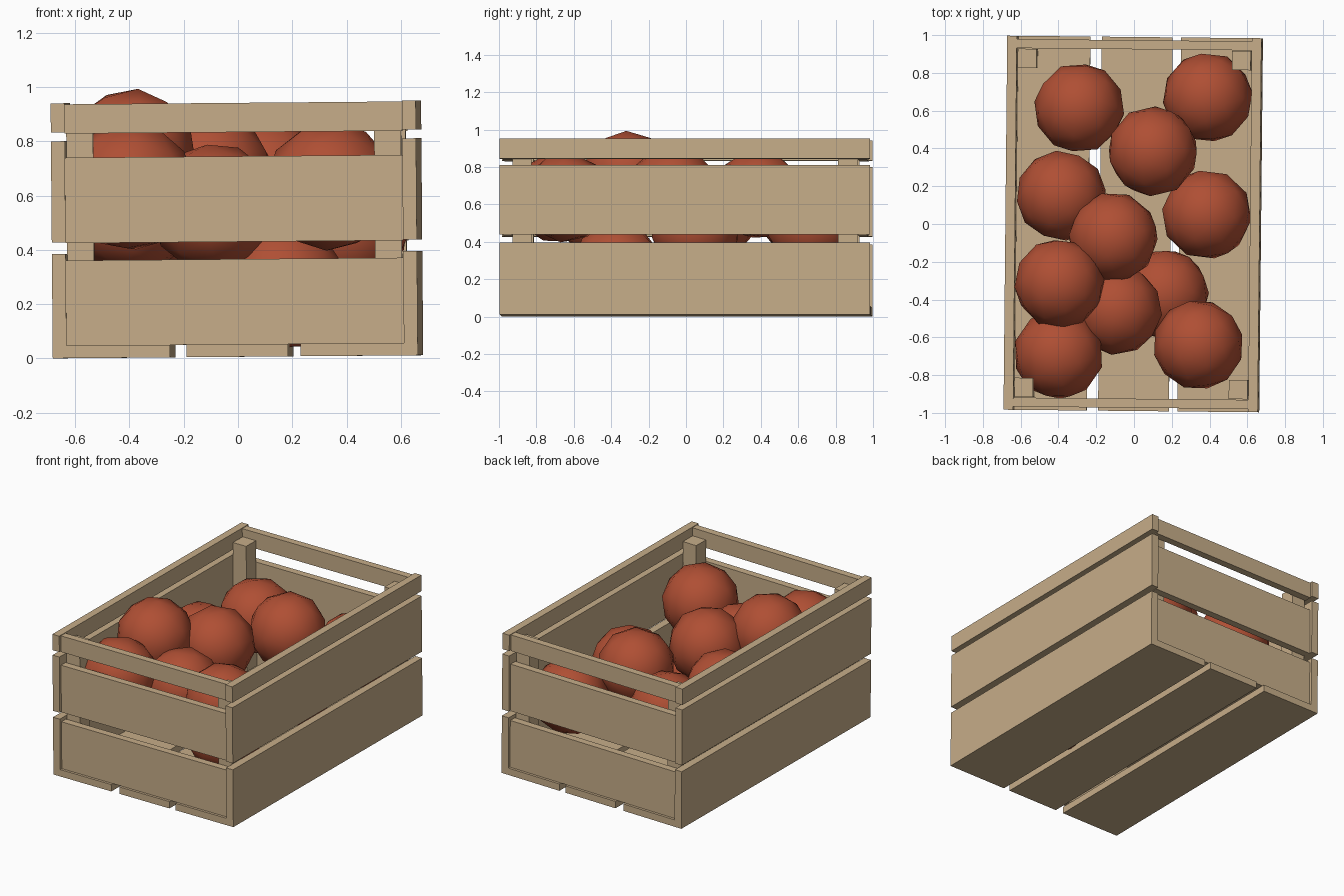
import bpy, bmesh, math, random
from mathutils import Matrix, Euler

if "Cube" in bpy.data.objects:
    bpy.data.objects.remove(bpy.data.objects["Cube"])

random.seed(4)


def material(name, rgb):
    m = bpy.data.materials.new(name)
    m.diffuse_color = (*rgb, 1.0)
    m.use_nodes = True
    m.node_tree.nodes["Principled BSDF"].inputs["Base Color"].default_value = m.diffuse_color
    return m


wood = material("pale wood", (0.57, 0.42, 0.25))
red = material("apple red", (0.43, 0.078, 0.034))

# The whole crate sits very slightly twisted and tilted
TILT = Matrix.Rotation(-0.01, 4, 'Z') @ Matrix.Rotation(-0.0085, 4, 'Y')


def add_object(name, bm, mat):
    mesh = bpy.data.meshes.new(name)
    bm.to_mesh(mesh)
    bm.free()
    mesh.materials.append(mat)
    ob = bpy.data.objects.new(name, mesh)
    bpy.context.collection.objects.link(ob)
    return ob


def board(name, x, y, z):
    """Box given by its (min, max) range on each axis."""
    bm = bmesh.new()
    bmesh.ops.create_cube(bm, size=1.0)
    for v in bm.verts:
        v.co = [r[0] if c < 0 else r[1] for c, r in zip(v.co, (x, y, z))]
    bm.transform(TILT)
    return add_object(name, bm, wood)


def span(s, a, b):
    """Range a..b, flipped to the negative side when s is -1."""
    return tuple(sorted((s * a, s * b)))


LENGTH = (-0.99, 0.99)
INNER, OUTER = 0.622, 0.673

# Floor boards
for name, x in (("left", (-INNER, -0.24)), ("middle", (-0.18, 0.195)),
                ("right", (0.24, INNER))):
    board("floor_board_" + name, x, LENGTH, (0.006, 0.052))

# Long side boards
for s, side in ((-1, "left"), (1, "right")):
    for level, z in (("bottom", (0.006, 0.39)), ("middle", (0.433, 0.806)),
                     ("top", (0.839, 0.946))):
        board(f"{side}_{level}_board", span(s, INNER, OUTER), LENGTH, z)

# Short end boards, set in from the ends of the sides
for s, end in ((-1, "front"), (1, "back")):
    for level, z in (("bottom", (0.052, 0.366)), ("middle", (0.43, 0.745)),
                     ("top", (0.834, 0.942))):
        board(f"{end}_{level}_board", (-INNER, INNER), span(s, 0.925, 0.973), z)

# Corner posts
for sx, side in ((-1, "left"), (1, "right")):
    for sy, end in ((-1, "front"), (1, "back")):
        board(f"{end}_{side}_post", span(sx, 0.518, 0.617),
              span(sy, 0.82, 0.922), (0.052, 0.89))

# Apples heaped in the crate
APPLES = [
    (-0.29, 0.615, 0.56), (0.39, 0.67, 0.49), (0.10, 0.385, 0.655),
    (-0.385, 0.15, 0.55), (0.385, 0.05, 0.47), (-0.11, -0.07, 0.68),
    (-0.395, -0.315, 0.755), (-0.09, -0.455, 0.555), (0.16, -0.37, 0.27),
    (-0.40, -0.69, 0.635), (0.34, -0.64, 0.635),
]
for i, centre in enumerate(APPLES, 1):
    bm = bmesh.new()
    bmesh.ops.create_icosphere(bm, subdivisions=2, radius=0.24)
    turn = Euler([random.uniform(0, math.tau) for _ in range(3)])
    bm.transform(Matrix.Translation(centre) @ turn.to_matrix().to_4x4())
    for f in bm.faces:
        f.smooth = True
    add_object(f"apple_{i}", bm, red)
